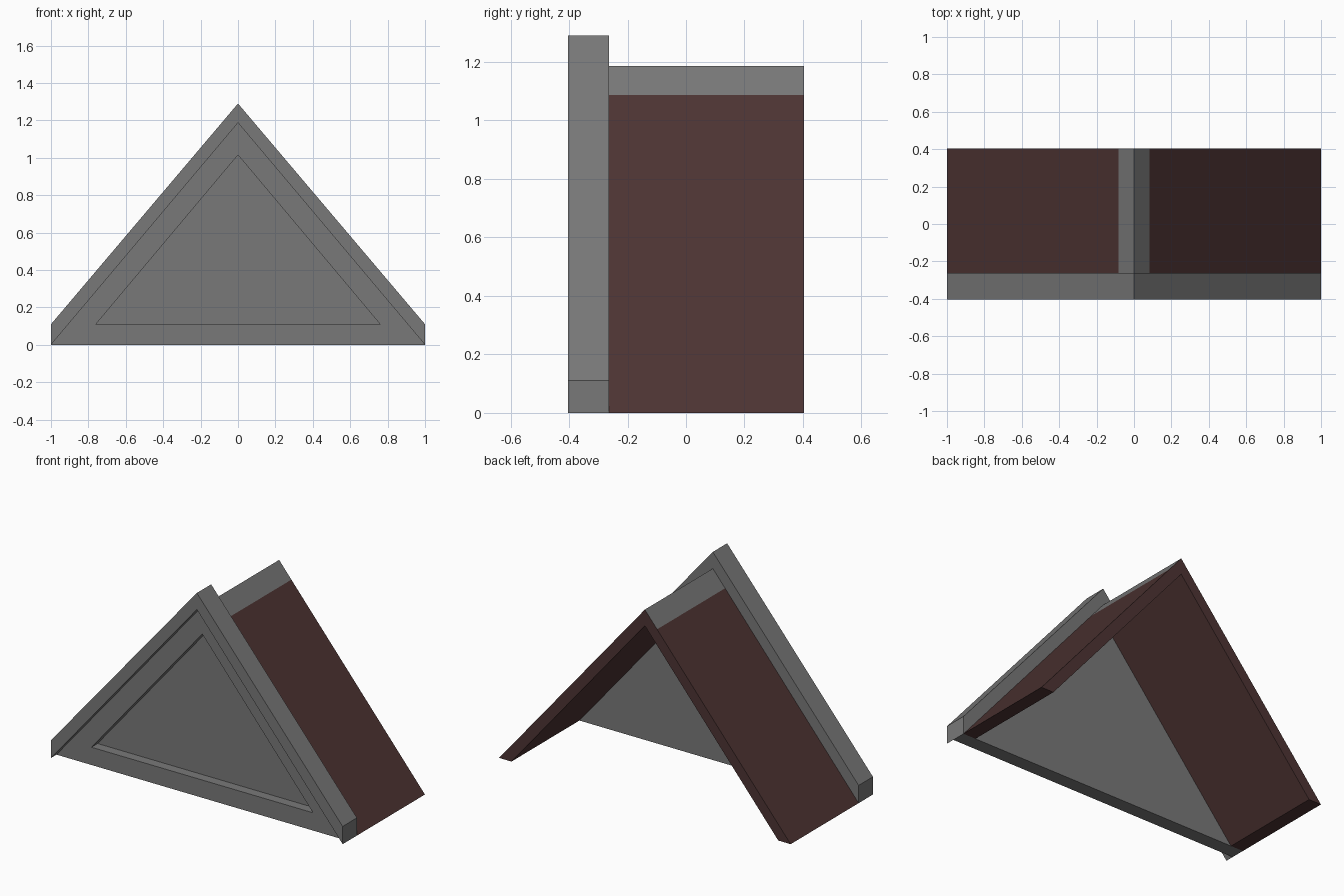
import bpy, bmesh

if "Cube" in bpy.data.objects:
    bpy.data.objects.remove(bpy.data.objects["Cube"])

FRONT, BACK = -0.403, 0.403
WALL_BACK = -0.263          # rear plane of the gable wall


def material(name, rgb):
    m = bpy.data.materials.new(name)
    m.diffuse_color = (*rgb, 1)
    m.use_nodes = True
    m.node_tree.nodes["Principled BSDF"].inputs["Base Color"].default_value = m.diffuse_color
    return m


grey = material("grey stone", (0.19, 0.19, 0.19))
brown = material("dark red brown", (0.075, 0.034, 0.033))


def prism(name, cells, y0, y1, *mats):
    """Extrude touching x-z polygons along y into one solid."""
    bm = bmesh.new()
    for cell in cells:
        bm.faces.new([bm.verts.new((x, y0, z)) for x, z in cell])
    bmesh.ops.remove_doubles(bm, verts=bm.verts, dist=1e-5)
    ext = bmesh.ops.extrude_face_region(bm, geom=bm.faces[:], use_keep_orig=True)
    moved = [v for v in ext["geom"] if isinstance(v, bmesh.types.BMVert)]
    bmesh.ops.translate(bm, verts=moved, vec=(0, y1 - y0, 0))
    bmesh.ops.recalc_face_normals(bm, faces=bm.faces)
    me = bpy.data.meshes.new(name)
    bm.to_mesh(me)
    bm.free()
    for m in mats:
        me.materials.append(m)
    ob = bpy.data.objects.new(name, me)
    bpy.context.collection.objects.link(ob)
    return ob


def mirrored(cell):
    return [cell, [(-x, z) for x, z in reversed(cell)]]


# Raised sloping trim along the gable edge
prism("gable_trim", mirrored([(1, 0), (1, 0.11), (0, 1.29), (0, 1.187)]),
      FRONT, WALL_BACK, grey)

# Triangular frame, set back from the trim
outer = [(-1, 0), (1, 0), (0, 1.187)]
inner = [(-0.76, 0.11), (0.76, 0.11), (0, 1.015)]
ring = [[outer[i], outer[(i + 1) % 3], inner[(i + 1) % 3], inner[i]] for i in range(3)]
prism("gable_frame", ring, -0.35, WALL_BACK, grey)

# Recessed panel inside the frame
prism("gable_panel", [inner], -0.29, WALL_BACK, grey)

# Pitched roof: two slabs, with a grey strip on the top faces at the ridge
ridge_cell = [(0.084, 1.087), (0, 1.187), (0, 1.087)]
slope_cell = [(1, 0), (0.084, 1.087), (0, 1.087), (0.915, 0)]
roof = prism("roof", mirrored(ridge_cell) + mirrored(slope_cell),
             WALL_BACK, BACK, brown, grey)
for f in roof.data.polygons:
    if f.normal.z > 0.3 and f.center.z > 1.09:
        f.material_index = 1
